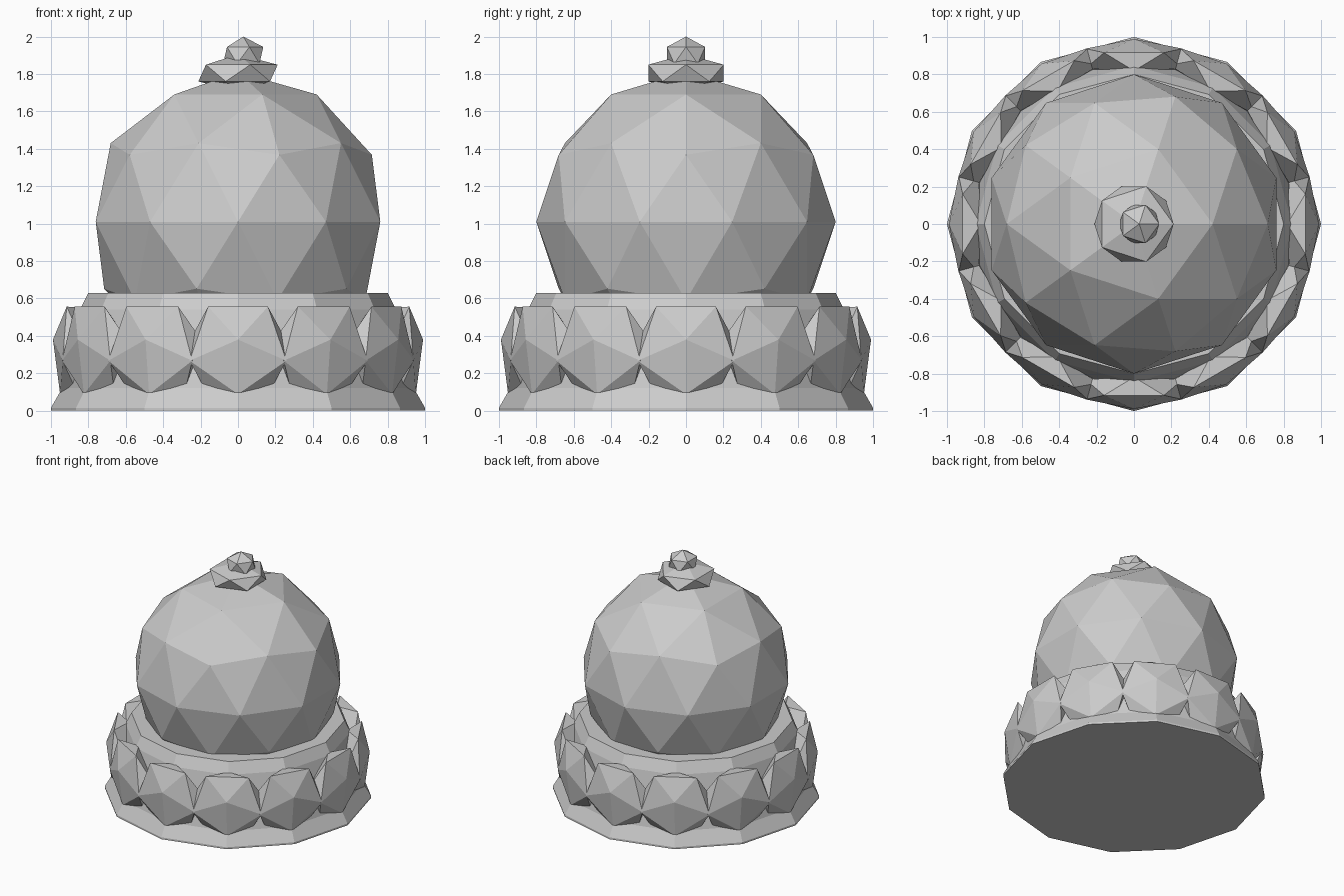
import bpy, bmesh
from math import pi, sin, cos, radians
from mathutils import Matrix, Vector

if "Cube" in bpy.data.objects:
    bpy.data.objects.remove(bpy.data.objects["Cube"])


def finish(bm, name):
    bmesh.ops.recalc_face_normals(bm, faces=bm.faces[:])
    mesh = bpy.data.meshes.new(name)
    bm.to_mesh(mesh)
    bm.free()
    obj = bpy.data.objects.new(name, mesh)
    bpy.context.collection.objects.link(obj)
    return obj


def lathe(name, profile, sides):
    bm = bmesh.new()
    rings = [[bm.verts.new((r * cos(2 * pi * i / sides), r * sin(2 * pi * i / sides), z))
              for i in range(sides)] for r, z in profile]
    for a, b in zip(rings, rings[1:]):
        for i in range(sides):
            j = (i + 1) % sides
            bm.faces.new((a[i], a[j], b[j], b[i]))
    bm.faces.new(rings[0][::-1])
    bm.faces.new(rings[-1])
    return finish(bm, name)


def ball(name, detail, center, scale, cut=None):
    bm = bmesh.new()
    bmesh.ops.create_icosphere(bm, subdivisions=detail, radius=1)
    bm.transform(Matrix.Translation(center) @ Matrix.Diagonal((*scale, 1)))
    if cut is not None:
        geom = bm.verts[:] + bm.edges[:] + bm.faces[:]
        bmesh.ops.bisect_plane(bm, geom=geom, plane_co=(0, 0, cut),
                               plane_no=(0, 0, 1), clear_inner=True)
        bmesh.ops.holes_fill(bm, edges=[e for e in bm.edges if e.is_boundary])
    return finish(bm, name)


def bead(name, angle):
    # icosahedron tipped forward, flattened outwards, then swung around the base
    s, g = 0.16, 1.618
    tilt = Matrix.Rotation(radians(20), 4, 'X')
    place = (Matrix.Rotation(angle, 4, 'Z') @ Matrix.Translation((0, -0.885, 0.32))
             @ Matrix.Diagonal((1, 0.35, 0.97, 1)) @ tilt)
    bm = bmesh.new()
    for a in (-s, s):
        for b in (-s * g, s * g):
            for p in ((a, 0, b), (0, b, a), (b, a, 0)):
                bm.verts.new(place @ Vector(p))
    bmesh.ops.convex_hull(bm, input=bm.verts[:])
    return finish(bm, name)


# flared twelve-sided base with bevelled rim
lathe("base", [(1.0, 0.0), (1.0, 0.015), (0.94, 0.12), (0.845, 0.54), (0.80, 0.63)], 12)

# ring of faceted beads
for k in range(12):
    bead(f"base_bead_{k + 1}", k * pi / 6)

# faceted dome, cut off just inside the base
ball("dome", 2, (0, 0, 1.01), (0.8, 0.8, 0.8), cut=0.6)

# two stacked finial knobs
ball("finial_lower", 1, (0, 0, 1.805), (0.237, 0.237, 0.1))
ball("finial_tip", 1, (0.028, 0, 1.90), (0.12, 0.12, 0.1))
